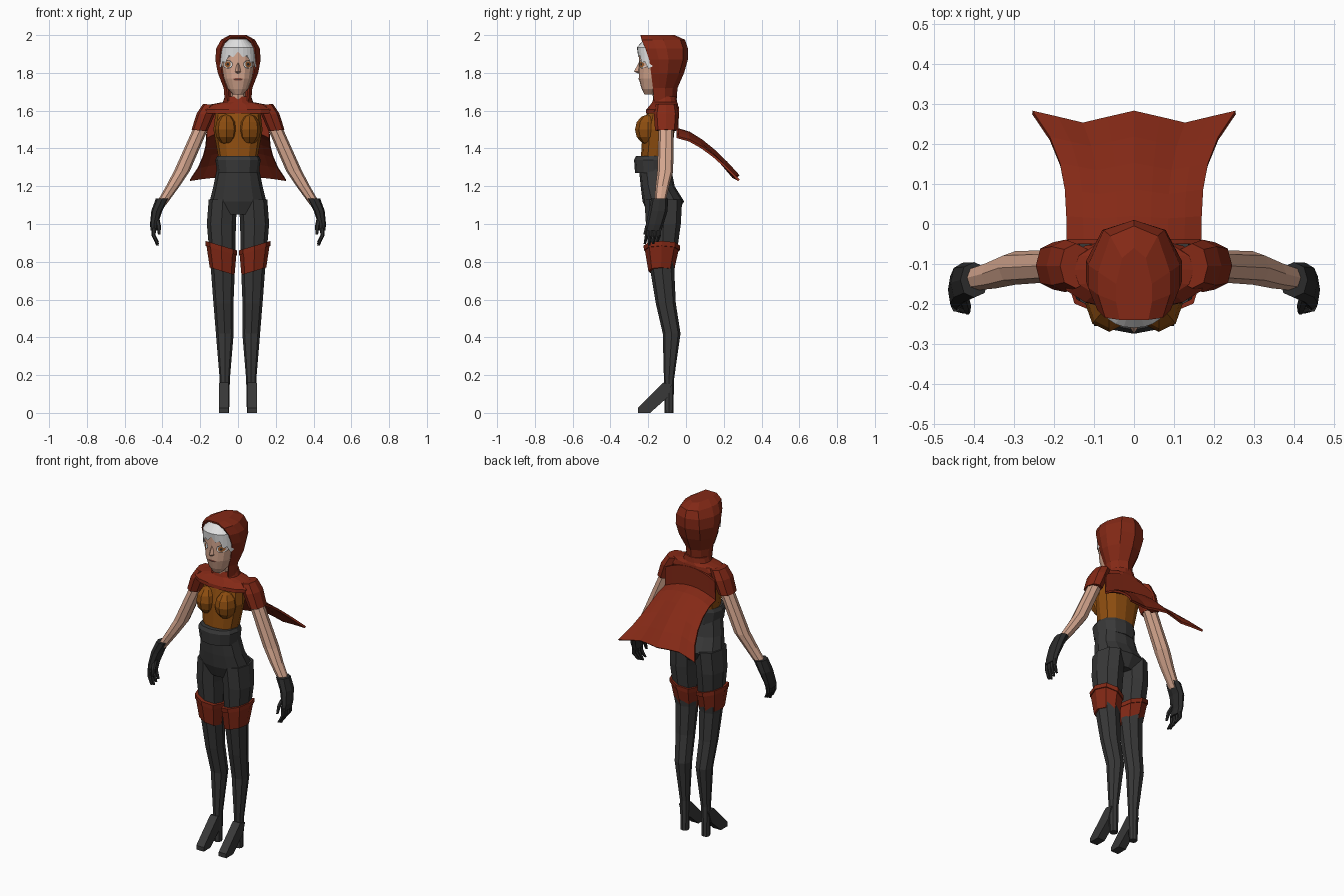
import bpy, bmesh, math
from mathutils import Matrix, Vector
from mathutils.bvhtree import BVHTree

default_cube = bpy.data.objects.get("Cube")
if default_cube:
    bpy.data.objects.remove(default_cube)


def material(name, *colour):
    mat = bpy.data.materials.new(name)
    mat.use_nodes = True
    mat.diffuse_color = (*colour, 1)
    shader = mat.node_tree.nodes["Principled BSDF"]
    shader.inputs["Base Color"].default_value = (*colour, 1)
    return mat


red = material("red cloth", .23, .022, .008)
orange = material("orange cloth", .27, .075, .005)
dark = material("dark grey cloth", .04, .04, .04)
black = material("black leather", .024, .024, .024)
skin = material("skin", .66, .38, .27)
white = material("white hair", .75, .75, .75)
amber = material("amber iris", .36, .12, .03)
rose = material("rose lips", .3, .09, .06)


def finish(name, bm, mat, mirror=False, thickness=0):
    """Turn a bmesh into a flat shaded object, mirrored or thickened if asked."""
    bmesh.ops.recalc_face_normals(bm, faces=bm.faces)
    mesh = bpy.data.meshes.new(name)
    bm.to_mesh(mesh)
    bm.free()
    mesh.materials.append(mat)
    part = bpy.data.objects.new(name, mesh)
    bpy.context.collection.objects.link(part)
    if thickness:
        part.modifiers.new("thickness", 'SOLIDIFY').thickness = thickness
    if mirror:
        part.modifiers.new("mirror", 'MIRROR')


def bridge(bm, rows, closed):
    """Join neighbouring rows of points with quads."""
    for lower, upper in zip(rows, rows[1:]):
        count = len(lower)
        for i in range(count if closed else count - 1):
            j = (i + 1) % count
            bm.faces.new((lower[i], lower[j], upper[j], upper[i]))


def rounded(angle, squareness=.88):
    """Point on a slightly squared unit circle."""
    return [math.copysign(abs(v) ** squareness, v) for v in (math.cos(angle), math.sin(angle))]


def stack(rings, sides, tilt=0):
    """Capped loft through rings of (centre, half width, half depth)."""
    bm = bmesh.new()
    rows = []
    for (x, y, z), width, depth in rings:
        row = []
        for i in range(sides):
            u, v = rounded(math.tau * i / sides)
            row.append(bm.verts.new((x + u * width, y + v * depth, z + u * width * tilt)))
        rows.append(row)
    bridge(bm, rows, closed=True)
    bm.faces.new(rows[0])
    bm.faces.new(rows[-1])
    return bm


def body(sections, sides=12):
    """Central form from sections of (height, half width, front, back)."""
    rings = [((0, (front + back) / 2, z), width, (back - front) / 2)
             for z, width, front, back in sections]
    return stack(rings, sides)


def limb(name, mat, *points, depth=lambda z: 1, sides=8, tilt=0):
    """Mirrored pair of tapered forms through points of (x, y, z, radius)."""
    rings = [((x, y, z), radius, radius * depth(z)) for x, y, z, radius in points]
    finish(name, stack(rings, sides, tilt), mat, mirror=True)


# Legs: the thighs deepen toward the hips
limb("legs", dark,
     (.07, -.09, 0, .023), (.07, -.09, .18, .027), (.07, -.076, .42, .047),
     (.077, -.107, .58, .053), (.08, -.125, .75, .063), (.088, -.12, 1, .077),
     (.08, -.12, 1.13, .075), depth=lambda z: max(1, z + .2))

# Heeled boots: a side outline pulled across the foot
bm = bmesh.new()
outline = [(-.255, 0), (-.255, .025), (-.12, .16), (-.075, .15), (-.1, .08), (-.19, 0)]
sole = bm.faces.new([bm.verts.new((.05, y, z)) for y, z in outline])
pulled = bmesh.ops.extrude_face_region(bm, geom=[sole])["geom"]
bmesh.ops.translate(bm, vec=(.05, 0, 0),
                    verts=[v for v in pulled if isinstance(v, bmesh.types.BMVert)])
finish("boot_feet", bm, dark, mirror=True)

# Thigh bands and their raised upper trim
limb("thigh_bands", red, (.084, -.132, .75, .066), (.088, -.128, .87, .08),
     depth=lambda z: z + .27, tilt=.3)
limb("thigh_band_trim", red, (.088, -.128, .86, .083), (.088, -.128, .885, .083),
     depth=lambda z: z + .28, tilt=.3)

# Hips, waistband and bodice
hips = [(1.05, .12, -.2, -.05), (1.12, .15, -.23, -.01),
        (1.2, .13, -.24, -.06), (1.3, .11, -.25, -.08)]
finish("hips", body(hips), dark)
waistband = [(1.27, .11, -.27, -.07), (1.34, .12, -.275, -.07), (1.36, .11, -.265, -.075)]
finish("waistband", body(waistband), dark)
bodice = [(1.33, .1, -.24, -.08), (1.5, .13, -.23, -.06),
          (1.58, .12, -.21, -.05), (1.62, .1, -.18, -.06)]
finish("bodice", body(bodice), orange)
bm = bmesh.new()
placing = Matrix.Translation((.062, -.2, 1.5)) @ Matrix.Diagonal((.06, .07, .08, 1))
bmesh.ops.create_uvsphere(bm, u_segments=8, v_segments=6, radius=1, matrix=placing)
finish("bust", bm, orange, mirror=True)

# Arms and gloves
limb("arms", skin, (.17, -.105, 1.57, .038), (.2, -.105, 1.5, .04),
     (.297, -.11, 1.28, .042), (.345, -.125, 1.2, .036), (.41, -.14, 1.1, .028))
limb("gloves", black, (.4, -.14, 1.135, .035), (.43, -.147, 1.07, .029),
     (.445, -.165, 1, .021), (.445, -.175, .965, .018),
     depth=lambda z: 1.3 + (1.13 - z) * 7)

# Four curled fingers, the inner two longest, and a thumb
for i in range(4):
    y = -.208 + i * .022
    tip = .885 + .01 * abs(i - 1)
    limb(f"finger_{i + 1}", black, (.446, y, .98, .012), (.447, y, .94, .011),
         (.425, y - .01, tip, .007), sides=6)
limb("thumb", black, (.43, -.175, 1.03, .014), (.42, -.205, .99, .012),
     (.417, -.22, .945, .007), sides=6)

# Neck, head and nose
finish("neck", body([(1.6, .04, -.17, -.09), (1.73, .04, -.18, -.1)], sides=8), skin)
head = [(1.685, .027, -.22, -.16), (1.715, .054, -.235, -.12), (1.77, .078, -.25, -.06),
        (1.84, .09, -.25, -.04), (1.92, .09, -.25, -.04), (1.96, .06, -.22, -.06)]
head_mesh = body(head, sides=16)
head_surface = BVHTree.FromBMesh(head_mesh)
finish("head", head_mesh, skin)
nose = [(1.797, .01, -.255, -.23), (1.808, .015, -.275, -.23), (1.855, .005, -.25, -.24)]
finish("nose", body(nose, sides=4), skin)

# Hair cap with a jagged fringe that falls toward the temples
hair = [(1.9, .1, -.255, -.04), (1.935, .097, -.26, -.04), (1.98, .045, -.22, -.08)]
strands = 28
hair_mesh = body(hair, strands)
hair_mesh.verts.ensure_lookup_table()
for i, vert in enumerate(hair_mesh.verts[:strands]):
    vert.co.z += (.012 if i % 2 else -.012) - 8 * vert.co.x ** 2
finish("hair", hair_mesh, white)


def decal(name, mat, centre, width, height, layer, sides=12):
    """Thin oval laid on the face, lifted a little more for each layer."""
    bm = bmesh.new()

    def on_face(u, v):
        x, z = centre[0] + u * width, centre[1] + v * height
        hit = head_surface.ray_cast(Vector((x, -1, z)), Vector((0, 1, 0)))[0]
        return bm.verts.new((x, hit.y - layer * .0015, z))

    middle = on_face(0, 0)
    rim = [on_face(*rounded(math.tau * i / sides)) for i in range(sides)]
    for i in range(sides):
        bm.faces.new((middle, rim[i], rim[(i + 1) % sides]))
    finish(name, bm, mat, mirror=centre[0] > 0)


# Eyes and mouth
eye, mouth = (.054, 1.845), (0, 1.766)
decal("eye_lashes", black, eye, .026, .022, layer=1)
decal("eye_whites", white, eye, .023, .018, layer=2)
decal("irises", amber, eye, .015, .016, layer=3)
decal("pupils", black, eye, .006, .007, layer=4)
decal("lips", rose, mouth, .025, .007, layer=1)
decal("mouth_line", black, mouth, .022, .002, layer=2)

# Hood: sections like the body, but wrapped around the back and open in front
hood = [(1.65, .07, -.17, -.05), (1.72, .076, -.175, -.045), (1.8, .107, -.185, -.01),
        (1.87, .12, -.195, .01), (1.93, .115, -.215, .01), (1.975, .09, -.235, -.005),
        (2, .045, -.24, -.06)]
bm = bmesh.new()
rows = []
for z, width, front, back in hood:
    middle = (front + back) / 2
    half = [(width * .8, front), (width, (front + middle) / 2),
            (width, middle), (width * .66, back - .025)]
    path = half + [(0, back)] + [(-x, y) for x, y in reversed(half)]
    rows.append([bm.verts.new((x, y, z)) for x, y in path])
bridge(bm, rows, closed=False)
bm.faces.new(rows[-1])
finish("hood", bm, red, thickness=.01)

# Shoulder cape with collar, and short sleeves
cape = [(1.585, .18, -.215, -.04), (1.605, .185, -.213, -.037), (1.632, .15, -.19, -.04),
        (1.645, .08, -.18, -.045), (1.675, .07, -.17, -.05)]
finish("shoulder_cape", body(cape, sides=14), red)
limb("cape_sleeves", red, (.204, -.105, 1.495, .042), (.172, -.105, 1.58, .047),
     (.145, -.105, 1.632, .04), depth=lambda z: 1.4, tilt=.1)

# Back of the cape: hangs from the shoulders, then streams out and widens
bm = bmesh.new()
rows = []
for k in range(7):
    flow = max(0, k - 1) / 5
    width = .165 + .09 * flow ** 3
    height = 1.5 - flow ** 1.5 / 4 + (0 if k else .12)
    row = []
    for column in range(-4, 5):
        across = column / 4
        y = -.05 + .31 * flow + .015 * flow * math.cos(math.tau * across)
        row.append(bm.verts.new((width * across, y, height - .045 * (1 - flow / 2) * across ** 2)))
    rows.append(row)
bridge(bm, rows, closed=False)
finish("cape_back", bm, red, thickness=.012)
